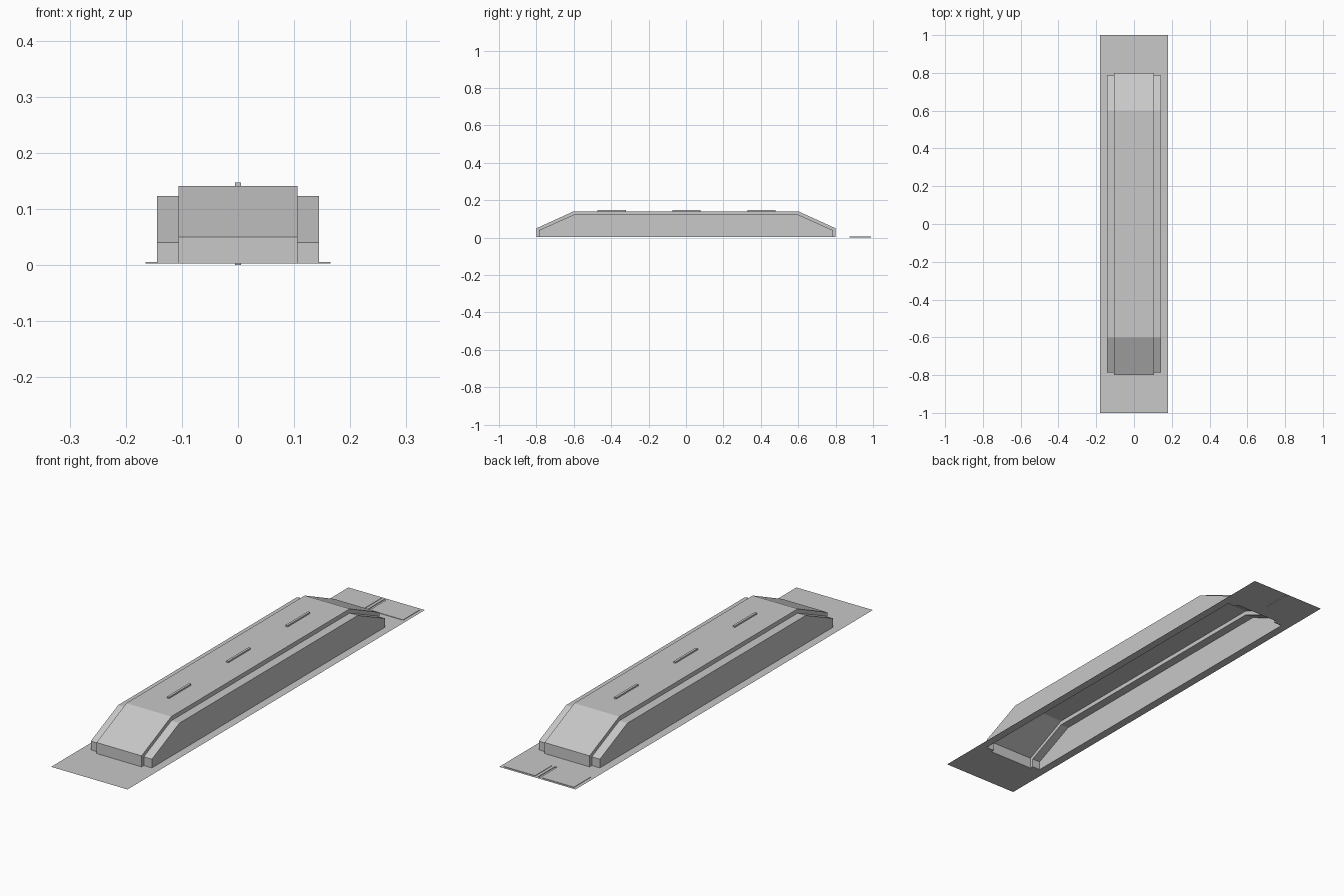
import bpy
import bmesh

cube = bpy.data.objects.get("Cube")
if cube:
    bpy.data.objects.remove(cube, do_unlink=True)

grey = bpy.data.materials.new("plain_grey")
grey.use_nodes = True
colour = (0.58, 0.58, 0.58, 1)
grey.diffuse_color = colour
grey.node_tree.nodes["Principled BSDF"].inputs["Base Color"].default_value = colour

BASE = 0.003      # height of the flat sheet
HULL_X, POD_X = 0.106, 0.144


def finish(name, bm):
    """Weld, orient outward and link a mesh."""
    bmesh.ops.remove_doubles(bm, verts=bm.verts, dist=1e-5)
    bmesh.ops.recalc_face_normals(bm, faces=bm.faces)
    bm.normal_update()
    top = max(bm.faces, key=lambda f: (f.calc_center_median().z, abs(f.normal.z)))
    if top.normal.z < 0:
        bmesh.ops.reverse_faces(bm, faces=bm.faces)
    mesh = bpy.data.meshes.new(name)
    bm.to_mesh(mesh)
    bm.free()
    mesh.materials.append(grey)
    obj = bpy.data.objects.new(name, mesh)
    bpy.context.collection.objects.link(obj)
    return obj


def face(bm, *points):
    return bm.faces.new([bm.verts.new(p) for p in points])


def box(name, x, y, z):
    bm = bmesh.new()
    bmesh.ops.create_cube(bm, size=1)
    for v in bm.verts:
        v.co = [r[0] if c < 0 else r[1] for c, r in zip(v.co, (x, y, z))]
    return finish(name, bm)


def profile(end_y, end_z, top_z):
    """Side outline with sloping ends, as (y, z) points."""
    half = [(-end_y, BASE), (-end_y, end_z), (-0.6, top_z)]
    return half + [(-y, z) for y, z in reversed(half)]


hull = profile(0.8, 0.05, 0.141)
pod = profile(0.785, 0.04, 0.123)

# Hollow body: raised centre hull with a lower pod along each side
bm = bmesh.new()
for i in range(len(hull) - 1):
    a, b, c, d = hull[i], hull[i + 1], pod[i], pod[i + 1]
    face(bm, (-HULL_X, *a), (HULL_X, *a), (HULL_X, *b), (-HULL_X, *b))
    for s in (-1, 1):
        face(bm, (s * HULL_X, *a), (s * HULL_X, *b), (s * HULL_X, *d), (s * HULL_X, *c))
        face(bm, (s * HULL_X, *c), (s * HULL_X, *d), (s * POD_X, *d), (s * POD_X, *c))
for s in (-1, 1):
    face(bm, *[(s * POD_X, y, z) for y, z in pod])
finish("hollow_body", bm)

# Flat base sheet, open beneath the body and along the rear groove
xs = [-0.18, -POD_X, -HULL_X, -0.005, 0.005, HULL_X, POD_X, 0.18]
ys = [-1, -0.8, -0.785, 0.785, 0.8, 0.875, 0.99, 1]
bm = bmesh.new()
for x0, x1 in zip(xs, xs[1:]):
    for y0, y1 in zip(ys, ys[1:]):
        mx, my = abs(x0 + x1) / 2, (y0 + y1) / 2
        under_body = (mx < HULL_X and abs(my) < 0.8) or (mx < POD_X and abs(my) < 0.785)
        groove = mx < 0.005 and 0.875 < my < 0.99
        if not under_body and not groove:
            face(bm, (x0, y0, BASE), (x1, y0, BASE), (x1, y1, BASE), (x0, y1, BASE))
bmesh.ops.remove_doubles(bm, verts=bm.verts, dist=1e-5)
bmesh.ops.dissolve_limit(bm, angle_limit=0.01, verts=bm.verts, edges=bm.edges)
finish("base_sheet", bm)

# Groove between the two rear plates
bm = bmesh.new()
g, y0, y1 = 0.005, 0.875, 0.99
face(bm, (-g, y0, 0), (g, y0, 0), (g, y1, 0), (-g, y1, 0))
for s in (-1, 1):
    face(bm, (s * g, y0, 0), (s * g, y1, 0), (s * g, y1, BASE), (s * g, y0, BASE))
for y in (y0, y1):
    face(bm, (-g, y, 0), (g, y, 0), (g, y, BASE), (-g, y, BASE))
finish("rear_groove", bm)

# Thin rear plates
box("rear_plate_right", (-0.165, -0.018), (0.875, 0.99), (BASE, 0.005))
box("rear_plate_left", (0.018, 0.165), (0.875, 0.99), (BASE, 0.005))

# Narrow ridges along the roof
for name, y in (("front", -0.397), ("middle", 0.003), ("rear", 0.403)):
    box(name + "_roof_ridge", (-0.005, 0.005), (y - 0.075, y + 0.075), (0.14, 0.147))
